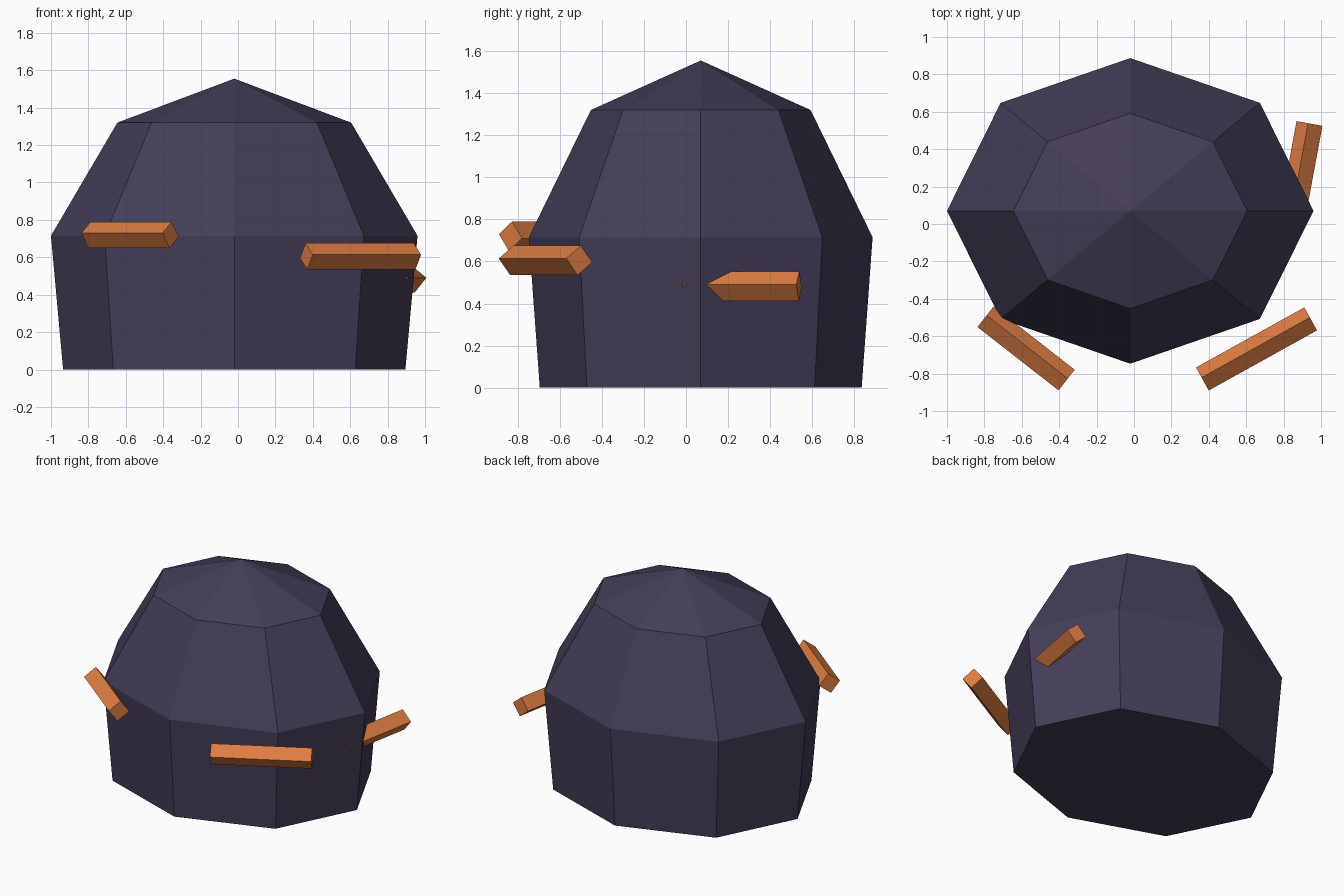
import bpy
import bmesh
import math
from mathutils import Matrix, Vector

cube = bpy.data.objects.get("Cube")
if cube:
    bpy.data.objects.remove(cube, do_unlink=True)


def make_material(name, rgb):
    mat = bpy.data.materials.new(name)
    mat.use_nodes = True
    color = (*rgb, 1.0)
    mat.diffuse_color = color
    mat.node_tree.nodes["Principled BSDF"].inputs["Base Color"].default_value = color
    return mat


def add_object(name, bm, mat):
    bmesh.ops.recalc_face_normals(bm, faces=bm.faces)
    mesh = bpy.data.meshes.new(name)
    bm.to_mesh(mesh)
    bm.free()
    mesh.materials.append(mat)
    obj = bpy.data.objects.new(name, mesh)
    bpy.context.collection.objects.link(obj)
    return obj


stone = make_material("dark purple", (0.058, 0.047, 0.098))
wood = make_material("orange brown", (0.73, 0.205, 0.055))

# Eight-sided body: stacked elliptical rings closed by a low peak
SIDES = 8
center = Vector((-0.02, 0.07, 0))
rings = [(0.915, 0.765, 0), (0.98, 0.817, 0.715), (0.625, 0.522, 1.32)]
bm = bmesh.new()
loops = []
for rx, ry, z in rings:
    angles = [math.tau * i / SIDES for i in range(SIDES)]
    loops.append([bm.verts.new(center + Vector((rx * math.cos(a), ry * math.sin(a), z)))
                  for a in angles])
peak = bm.verts.new(center + Vector((0, 0, 1.555)))
bm.faces.new(loops[0])
for i in range(SIDES):
    j = (i + 1) % SIDES
    for low, high in zip(loops, loops[1:]):
        bm.faces.new((low[i], low[j], high[j], high[i]))
    bm.faces.new((loops[-1][i], loops[-1][j], peak))
add_object("body", bm, stone)


# Square bars around the body, rolled about their length
def add_bar(name, location, length, yaw, roll):
    bm = bmesh.new()
    matrix = (Matrix.Translation(location)
              @ Matrix.Rotation(math.radians(yaw), 4, "Z")
              @ Matrix.Rotation(math.radians(roll), 4, "X")
              @ Matrix.Diagonal((length, 0.1, 0.1, 1)))
    bmesh.ops.create_cube(bm, size=1, matrix=matrix)
    add_object(name, bm, wood)


add_bar("front_right_bar", (-0.577, -0.665, 0.72), 0.55, -38, 37)
add_bar("front_left_bar", (0.655, -0.668, 0.605), 0.662, 29, 38)
add_bar("left_side_bar", (0.888, 0.267, 0.483), 0.55, 79.5, 39)
